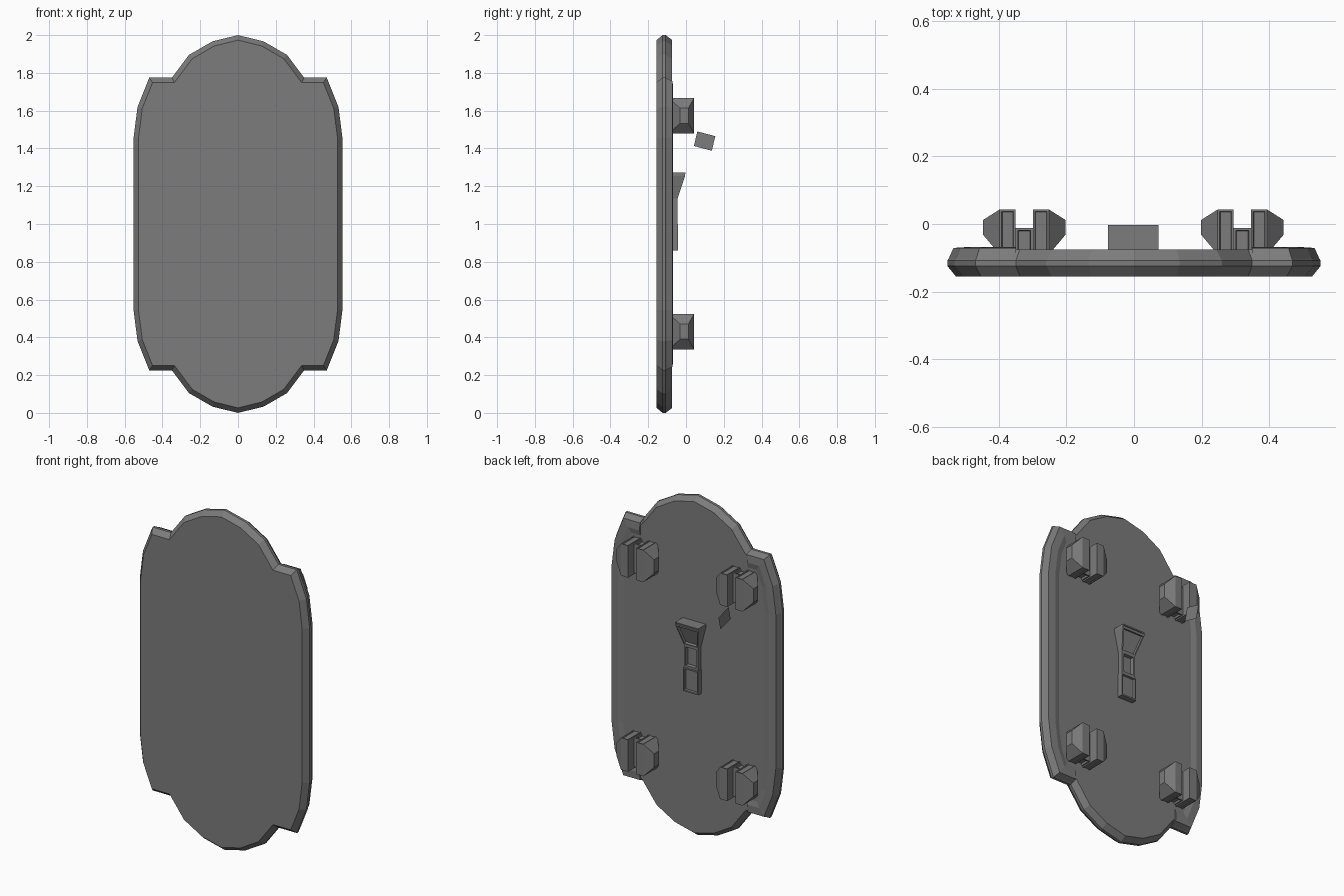
import bpy, bmesh
from mathutils import Vector

if "Cube" in bpy.data.objects:
    bpy.data.objects.remove(bpy.data.objects["Cube"])

# Dark grey finish shared by all parts
grey = bpy.data.materials.new("dark_grey")
grey.diffuse_color = (0.2, 0.2, 0.2, 1)
grey.use_nodes = True
grey.node_tree.nodes["Principled BSDF"].inputs["Base Color"].default_value = grey.diffuse_color


def add(name, me):
    me.materials.append(grey)
    bpy.context.collection.objects.link(bpy.data.objects.new(name, me))


def loft(name, rings, recess=None, depth=0.012, border=0.01):
    """Skin closed rings, cap both ends, optionally sink faces pointing along recess."""
    bm = bmesh.new()
    vs = [[bm.verts.new(p) for p in r] for r in rings]
    n = len(rings[0])
    for a, b in zip(vs, vs[1:]):
        for i in range(n):
            j = (i + 1) % n
            bm.faces.new((a[i], a[j], b[j], b[i]))
    bm.faces.new(vs[0])
    bm.faces.new(vs[-1])
    bmesh.ops.recalc_face_normals(bm, faces=bm.faces)
    bm.normal_update()
    if recess:
        fs = [f for f in bm.faces if abs(f.normal.dot(Vector(recess))) > 0.8
              and (recess[2] or f.normal.y > 0)]
        bmesh.ops.inset_individual(bm, faces=fs, thickness=border, depth=0)
        bmesh.ops.inset_individual(bm, faces=fs, thickness=0.003, depth=-depth)
    me = bpy.data.meshes.new(name)
    bm.to_mesh(me)
    bm.free()
    add(name, me)


def inset(pts, d, closed):
    """Offset a clockwise (x, z) path inward with mitred corners."""
    out, n = [], len(pts)
    for i in range(n):
        ns = []
        for a, b in ((i - 1, i), (i, i + 1)):
            if closed or (a >= 0 and b < n):
                e = (Vector(pts[b % n]) - Vector(pts[a % n])).normalized()
                ns.append(Vector((e.y, -e.x)))
        m = (ns[0] + ns[-1]) / (1 + ns[0].dot(ns[-1]))
        out.append(Vector(pts[i]) + m * d)
    return out


def rect(x0, x1, y0, y1, z):
    return [(x0, y0, z), (x1, y0, z), (x1, y1, z), (x0, y1, z)]


# Plate: round middle with stepped side panels, bevelled all round
arc = [(0, 2.0), (0.135, 1.967), (0.26, 1.895), (0.35, 1.775)]
side = [(0.47, 1.775), (0.532, 1.62), (0.553, 1.455)]
upper = arc + side
right = upper + [(x, 2 - z) for x, z in reversed(upper)]
outline = right + [(-x, z) for x, z in reversed(right[1:-1])]
loft("shield_plate", [[(p.x, y, p.y) for p in inset(outline, d, True)]
                      for d, y in ((0.026, -0.156), (0, -0.124), (0, -0.108), (0.024, -0.075))])

# Raised rims on the back of both side panels
half = [arc[-1]] + side
path = half + [(x, 2 - z) for x, z in reversed(half)]
profile = ((0.0, -0.112), (0.018, -0.071), (0.062, -0.068), (0.115, -0.08))
lines = [[(p.x, y, p.y) for p in inset(path, d, False)] for d, y in profile]
sections = list(zip(*lines))
for s, label in ((1, "right"), (-1, "left")):
    loft("rim_" + label, [[(s * x, y, z) for x, y, z in sec] for sec in sections])

# Four strap clips: two jaws with tapered outer sides and a bridge between
for cx in (-0.325, 0.321):
    for cz in (0.43, 1.573):
        for s in (-1, 1):
            rings = []
            for dx, y0, y1, h in ((0.026, -0.09, 0.043, 0.094),
                                  (0.073, -0.09, 0.043, 0.094),
                                  (0.122, -0.032, 0.012, 0.04)):
                x = cx + s * dx
                rings.append([(x, y0, cz - h), (x, y1, cz - h), (x, y1, cz + h), (x, y0, cz + h)])
            loft("clip_jaw", rings, recess=(0, 0, 1), depth=0.004, border=0.008)
        loft("clip_bridge", [rect(cx - 0.026, cx + 0.026, -0.09, -0.012, cz + h)
                             for h in (-0.086, 0.086)], recess=(0, 0, 1))

# Centre handle: flared top, middle link and lower block, each with a sunken panel
loft("handle_flare", [rect(-0.046, 0.046, -0.09, -0.045, 1.135),
                      rect(-0.077, 0.073, -0.09, -0.005, 1.255),
                      rect(-0.077, 0.073, -0.09, -0.003, 1.273)], recess=(0, 1, 0))
loft("handle_link", [rect(-0.046, 0.046, -0.09, -0.045, z) for z in (1.0, 1.135)],
     recess=(0, 1, 0), depth=0.02, border=0.018)
loft("handle_block", [rect(-0.05, 0.05, -0.09, -0.042, z) for z in (0.86, 1.0)],
     recess=(0, 1, 0), border=0.012)

# Loose flat tab beside the upper clip
tab = bpy.data.meshes.new("loose_tab")
tab.from_pydata([(-0.32, 0.06, 1.49), (-0.32, 0.155, 1.465), (-0.32, 0.137, 1.388),
                 (-0.32, 0.042, 1.413)], [], [(0, 1, 2, 3)])
add("loose_tab", tab)
